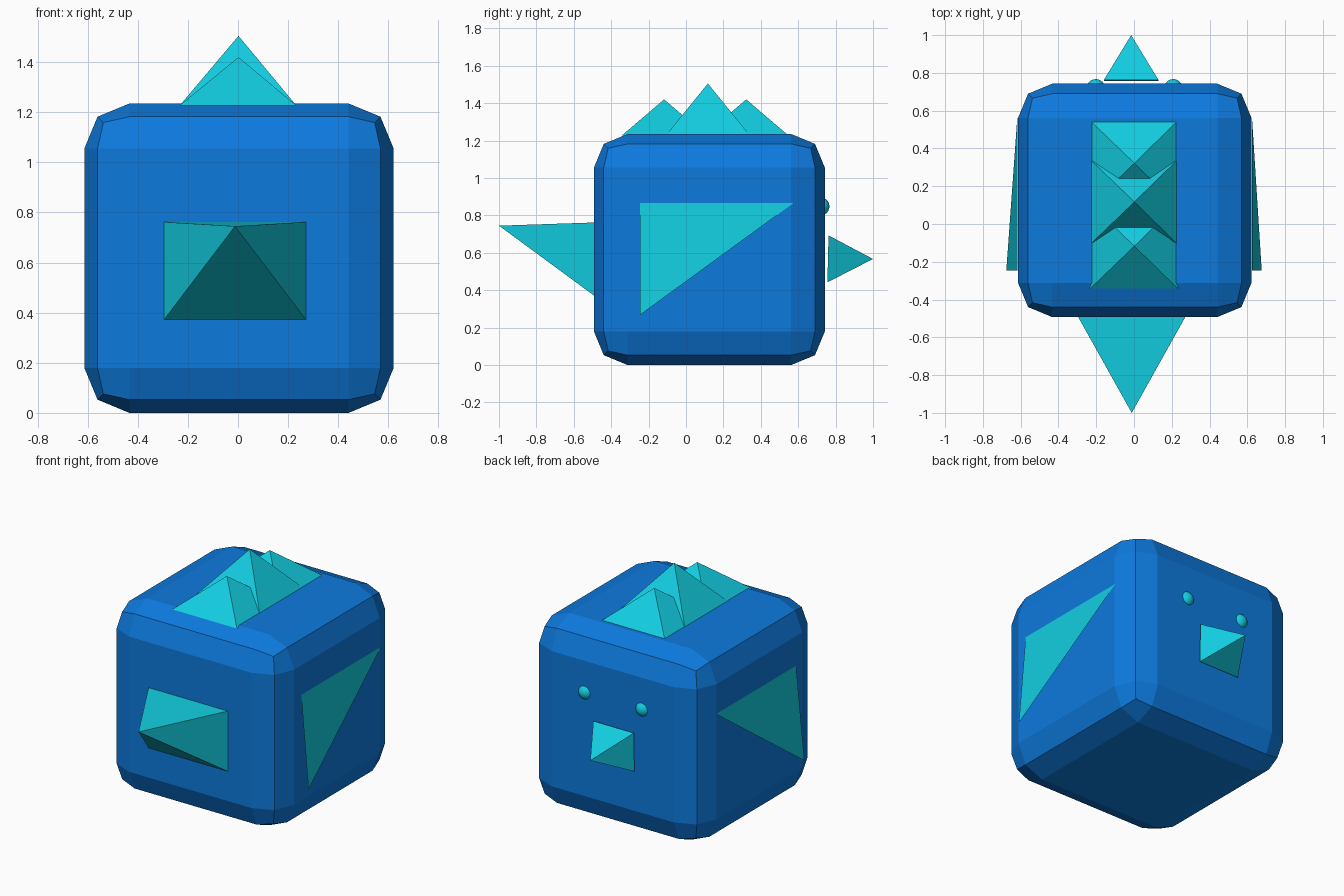
import bpy

if "Cube" in bpy.data.objects:
    bpy.data.objects.remove(bpy.data.objects["Cube"])


def material(name, rgb):
    m = bpy.data.materials.new(name)
    m.diffuse_color = (*rgb, 1)
    m.use_nodes = True
    m.node_tree.nodes["Principled BSDF"].inputs["Base Color"].default_value = m.diffuse_color
    return m


BLUE = material("blue", (0.004, 0.195, 0.73))
TEAL = material("teal", (0.006, 0.61, 0.75))


def mesh_object(name, verts, faces, mat):
    me = bpy.data.meshes.new(name)
    me.from_pydata(verts, [], faces)
    me.materials.append(mat)
    ob = bpy.data.objects.new(name, me)
    bpy.context.collection.objects.link(ob)
    return ob


def pyramid(name, base, apex):
    """Four base corners, counter-clockwise seen from the apex."""
    sides = [(i, (i + 1) % 4, 4) for i in range(4)]
    return mesh_object(name, base + [apex], sides + [(3, 2, 1, 0)], TEAL)


# Body: rounded cube with a two-step bevel
bpy.ops.mesh.primitive_cube_add(size=1.235, location=(0.004, 0.125, 0.6175))
body = bpy.context.object
body.name = "body"
body.data.materials.append(BLUE)
bevel = body.modifiers.new("rounded_edges", "BEVEL")
bevel.width = 0.18
bevel.segments = 2

# Back spikes: three overlapping pyramids along the top
for i, (y, top) in enumerate([(-0.117, 1.42), (0.117, 1.505), (0.322, 1.42)]):
    w, d, z = 0.232, 0.225, 1.228
    pyramid(f"top_spike_{i + 1}",
            [(-w, y - d, z), (w, y - d, z), (w, y + d, z), (-w, y + d, z)],
            (0.002, y, top))

# Tail: pyramid pointing to -y
x0, x1, z0, z1, y = -0.297, 0.273, 0.37, 0.762, -0.49
pyramid("tail", [(x0, y, z0), (x0, y, z1), (x1, y, z1), (x1, y, z0)][::-1],
        (-0.012, -1.0, 0.745))

# Beak: small pyramid just off the +y face
x0, x1, z0, z1 = -0.16, 0.13, 0.442, 0.693
pyramid("beak", [(x0, 0.756, z0), (x0, 0.762, z1), (x1, 0.762, z1), (x1, 0.756, z0)],
        (-0.015, 1.0, 0.567))

# Side fins: flat triangles hinged along the top edge, flaring outwards
for side, name, hinge in [(1, "right_fin", 0.624), (-1, "left_fin", -0.617)]:
    tri = (0, 1, 2) if side < 0 else (2, 1, 0)
    mesh_object(name, [(hinge, -0.245, 0.866), (side * 0.676, -0.245, 0.268),
                       (hinge, 0.575, 0.866)], [tri], TEAL)
    # Eyes: small balls set into the +y face
    bpy.ops.mesh.primitive_uv_sphere_add(segments=24, ring_count=12, radius=0.049,
                                         location=(side * 0.205 + 0.003, 0.718, 0.848))
    eye = bpy.context.object
    eye.name = name.replace("fin", "eye")
    eye.data.materials.append(TEAL)
    bpy.ops.object.shade_smooth()

# Turn any inward fin outward
for name, side in (("right_fin", 1), ("left_fin", -1)):
    me = bpy.data.objects[name].data
    if me.polygons[0].normal.x * side < 0:
        me.flip_normals()
